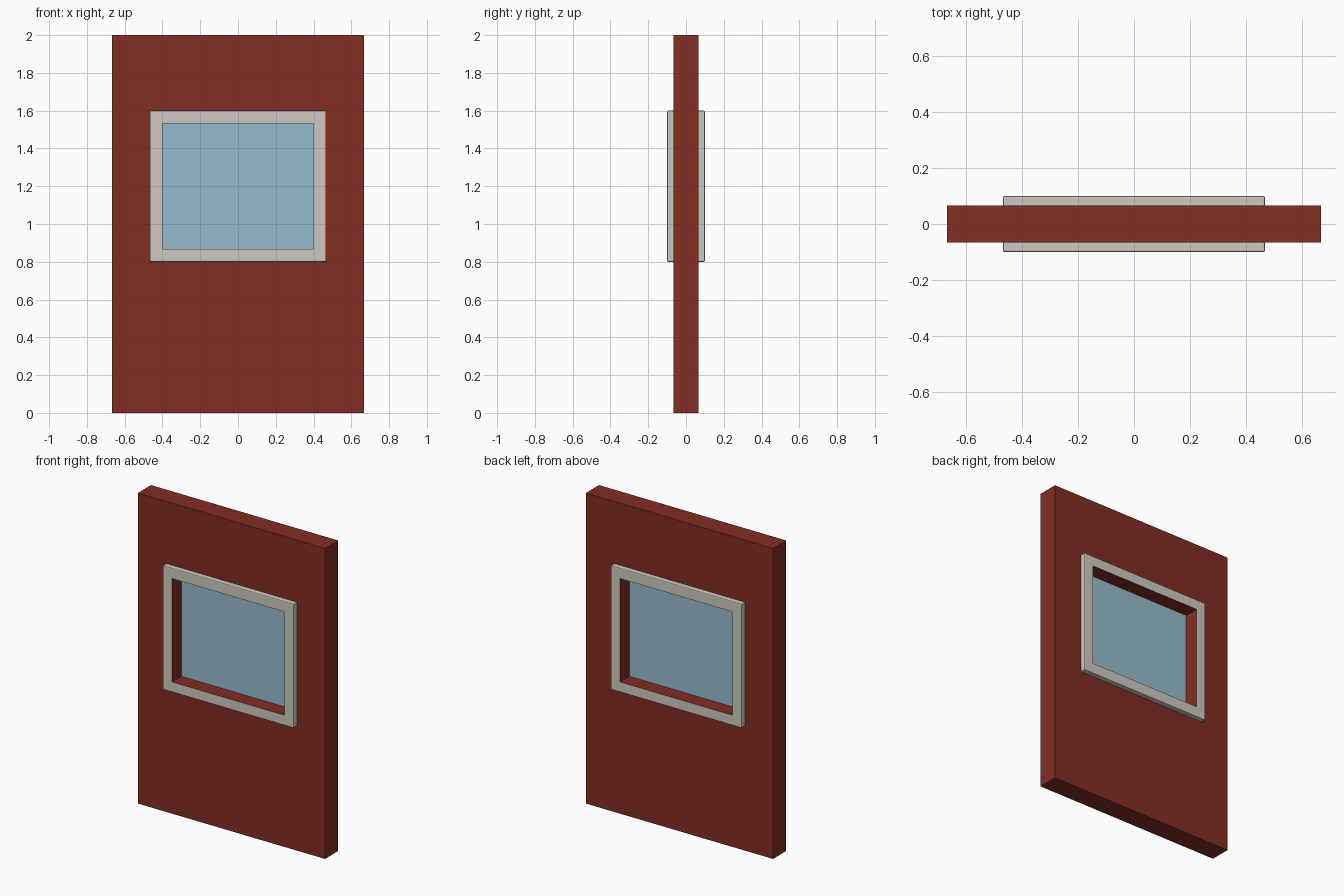
import bpy, bmesh

if "Cube" in bpy.data.objects:
    bpy.data.objects.remove(bpy.data.objects["Cube"])

HX, HZ0, HZ1 = 0.4, 0.867, 1.533      # window opening
W, T, H = 0.6667, 0.0667, 2.0         # wall half width, half thickness, height


def material(name, rgb):
    m = bpy.data.materials.new(name)
    lin = [((c / 255 + 0.055) / 1.055) ** 2.4 for c in rgb]
    m.diffuse_color = (*lin, 1)
    m.use_nodes = True
    m.node_tree.nodes["Principled BSDF"].inputs["Base Color"].default_value = m.diffuse_color
    return m


RED = material("brick_red", (130, 45, 36))
TRIM = material("pale_trim", (206, 202, 193))
GLASS = material("glass_blue", (150, 189, 206))


def rect(bm, x, z0, z1, y):
    return [bm.verts.new((sx, y, z)) for sx, z in ((-x, z0), (x, z0), (x, z1), (-x, z1))]


def bridge(bm, a, b):
    return [bm.faces.new((a[i], a[(i + 1) % 4], b[(i + 1) % 4], b[i])) for i in range(4)]


def finish(bm, name, mats):
    bmesh.ops.recalc_face_normals(bm, faces=bm.faces)
    me = bpy.data.meshes.new(name)
    bm.to_mesh(me)
    bm.free()
    for m in mats:
        me.materials.append(m)
    ob = bpy.data.objects.new(name, me)
    bpy.context.collection.objects.link(ob)
    return ob


def ring(name, outer, inner, y0, y1, mats, bevel=0.0):
    """Rectangular tube: outer rim, front, opening, back."""
    bm = bmesh.new()
    loops = [rect(bm, *outer, y0), rect(bm, *outer, y1),
             rect(bm, *inner, y1), rect(bm, *inner, y0)]
    for i in range(4):
        faces = bridge(bm, loops[i], loops[(i + 1) % 4])
        if i == 2:                     # lining of the opening
            for f in faces:
                f.material_index = len(mats) - 1
    bmesh.ops.recalc_face_normals(bm, faces=bm.faces)
    if bevel:                          # soften the exposed outer edges
        v = loops[1]
        edges = [bm.edges.get((v[i], v[(i + 1) % 4])) for i in range(4)]
        edges += [bm.edges.get((loops[0][i], v[i])) for i in range(4)]
        bmesh.ops.bevel(bm, geom=edges, offset=bevel, segments=2,
                        profile=0.5, affect='EDGES')
    return finish(bm, name, mats)


opening = (HX, HZ0, HZ1)

# Wall panel with window opening
ring("wall", (W, 0, H), opening, T, -T, [RED])

# Trim on both sides, lined in the wall colour
for name, s in (("front_window_trim", -1), ("back_window_trim", 1)):
    ring(name, (0.4667, 0.8, 1.6), opening, s * T, s * 0.1, [TRIM, RED], 0.006)

# Glass pane in the middle of the opening
bm = bmesh.new()
a, b = rect(bm, *opening, -0.004), rect(bm, *opening, 0.004)
bridge(bm, a, b)
bm.faces.new(a)
bm.faces.new(b)
finish(bm, "window_glass", [GLASS])
